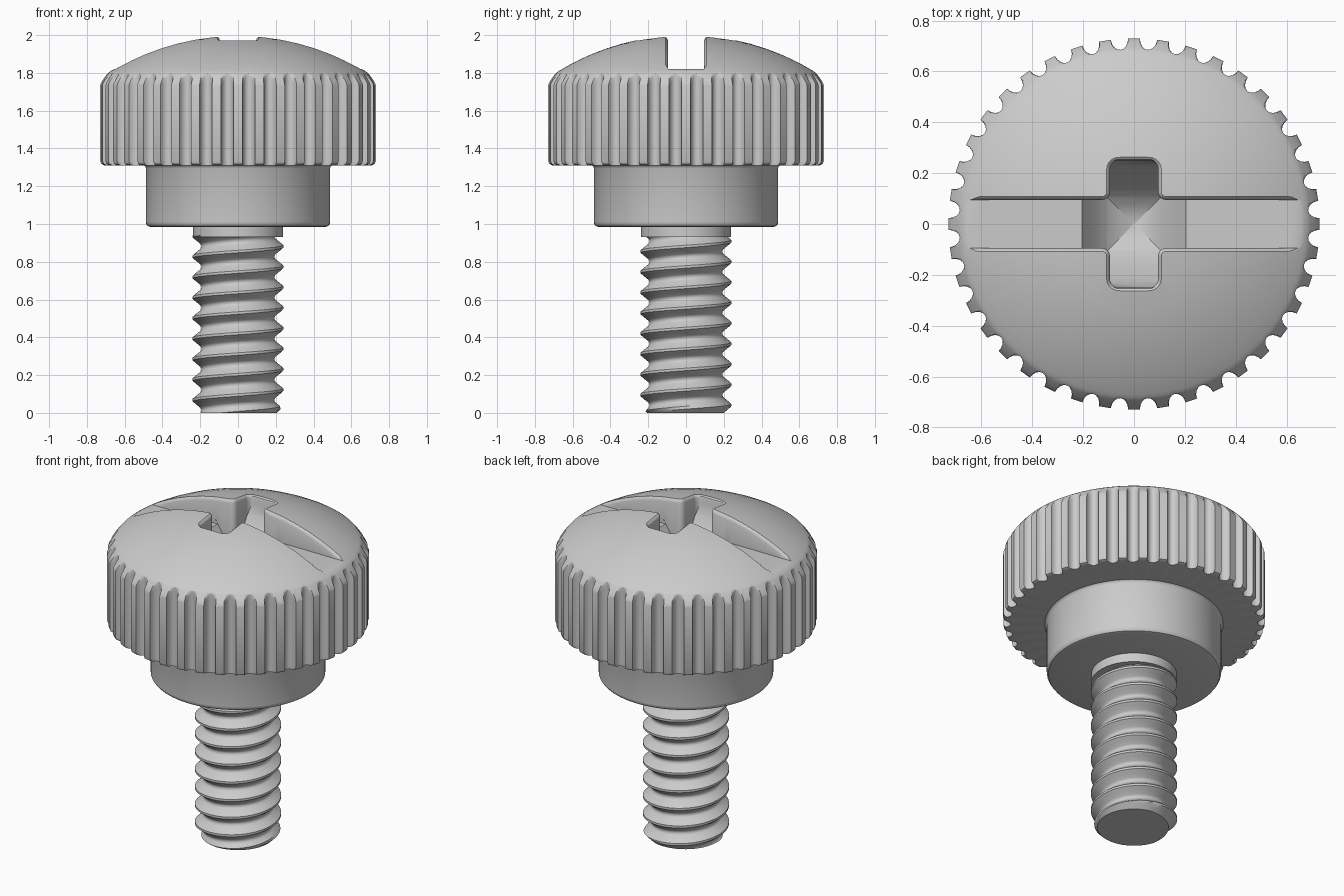
import bpy, bmesh
from math import sin, cos, pi, tau, sqrt

if "Cube" in bpy.data.objects:
    bpy.data.objects.remove(bpy.data.objects["Cube"])

# One plain metal colour
metal = bpy.data.materials.new("grey_metal")
metal.use_nodes = True
GREY = (0.6, 0.6, 0.6, 1)
metal.diffuse_color = GREY
metal.node_tree.nodes["Principled BSDF"].inputs["Base Color"].default_value = GREY


def skin(name, rings, closed=True):
    """Bridge rings of points with quads and close both ends."""
    bm = bmesh.new()
    rows = [[bm.verts.new(p) for p in ring] for ring in rings]
    n = len(rows[0])
    for a, b in zip(rows, rows[1:]):
        for i in range(n if closed else n - 1):
            j = (i + 1) % n
            bm.faces.new((a[i], a[j], b[j], b[i]))
    if closed:
        bm.faces.new(rows[0][::-1])
        bm.faces.new(rows[-1])
    else:
        bmesh.ops.remove_doubles(bm, verts=bm.verts, dist=1e-5)
        bmesh.ops.holes_fill(bm, edges=bm.edges, sides=0)
    bmesh.ops.recalc_face_normals(bm, faces=bm.faces)
    mesh = bpy.data.meshes.new(name)
    bm.to_mesh(mesh)
    bm.free()
    mesh.materials.append(metal)
    ob = bpy.data.objects.new(name, mesh)
    bpy.context.collection.objects.link(ob)
    return ob


def activate(ob):
    bpy.ops.object.select_all(action='DESELECT')
    ob.select_set(True)
    bpy.context.view_layer.objects.active = ob


def combine(ob, other, operation):
    activate(ob)
    mod = ob.modifiers.new("cut", 'BOOLEAN')
    mod.operation, mod.solver, mod.object = operation, 'EXACT', other
    bpy.ops.object.modifier_apply(modifier=mod.name)
    bpy.data.objects.remove(other)


def smooth(ob, angle=0.6):
    activate(ob)
    bpy.ops.object.shade_smooth_by_angle(angle=angle)


def lathe(name, profile, segs=96):
    return skin(name, [[(r * cos(tau * i / segs), r * sin(tau * i / segs), z)
                        for i in range(segs)] for r, z in profile])


# Domed head with scalloped knurling
R_DOME, R_HEAD, TEETH, FLUTE, DEPTH = 1.29, 0.73, 40, 0.034, 0.043


def dome(x, y):
    return 2 - R_DOME + sqrt(R_DOME ** 2 - x * x - y * y)


columns = []
for t in range(TEETH):
    for k in range(9):
        a = -pi / 2 + pi * k / 8
        columns.append(((t + 0.5) * tau / TEETH + FLUTE * sin(a) / R_HEAD,
                        R_HEAD - DEPTH * cos(a)))

profile = [(0.3, 1.31), (0.685, 1.31), (0.71, 1.311), (0.724, 1.318), (0.73, 1.333),
           (0.73, 1.735), (0.727, 1.745), (0.72, 1.757), (0.712, 1.769),
           (0.704, 1.78), (0.696, 1.79), (0.69, 1.797), (0.685, 1.802)]
profile += [(r, dome(r, 0)) for r in (0.672, 0.63, 0.57, 0.5, 0.42, 0.34, 0.25, 0.16, 0.08, 0.02)]
head = skin("knurled_head", [[(min(r, g) * cos(a), min(r, g) * sin(a), z)
                              for a, g in columns] for r, z in profile])

# Straight slot with softened upper edges
FLOOR = 1.82
sections = []
for i in range(31):
    x = -0.7 + 1.4 * i / 30
    zs = dome(x, 0.1)
    side = [(0.094, FLOOR), (0.095, max(zs - 0.02, FLOOR + 0.003)),
            (0.1, max(zs - 0.008, FLOOR + 0.006)),
            (0.112, max(zs + 0.002, FLOOR + 0.009)), (0.112, 2.2)]
    sections.append([(x, y, z) for y, z in side] + [(x, -y, z) for y, z in reversed(side)])
slot = skin("slot_cutter", sections)


# Cross recess: rounded plus outline limited by a square bowl
def plus_outline(grow):
    a, b, r, f = 0.095 + grow, 0.25 + grow, 0.035 + grow, 0.03 - grow
    steps = [pi / 2 * k / 6 for k in range(7)]
    pts = [(b - r + r * cos(t), a - r + r * sin(t)) for t in steps]
    pts += [(a + f - f * sin(t), a + f - f * cos(t)) for t in steps]
    pts += [(a - r + r * cos(t), b - r + r * sin(t)) for t in steps]
    out = []
    for _ in range(4):
        out += pts
        pts = [(-y, x) for x, y in pts]
    return out


levels = [[(x, y, 1.5) for x, y in plus_outline(0)]]
for grow, dz in ((0, -0.02), (0.004, -0.008), (0.015, 0.002), (0.015, 0.2)):
    levels.append([(x, y, dome(x, y) + dz) for x, y in plus_outline(grow)])
recess = skin("recess_cutter", levels)

bowl_profile = [(0.004, 1.63), (0.08, 1.665), (0.105, 1.685), (0.135, 1.717), (0.165, 1.758),
                (0.19, 1.797), (0.207, 1.823), (0.23, 1.865), (0.25, 1.925),
                (0.3, 1.95), (0.3, 2.3)]
bowl = skin("bowl_cutter", [[(s, s, z), (-s, s, z), (-s, -s, z), (s, -s, z)]
                            for s, z in bowl_profile])
combine(recess, bowl, 'INTERSECT')
combine(head, slot, 'DIFFERENCE')
combine(head, recess, 'DIFFERENCE')
smooth(head)

# Collar and plain neck
collar = lathe("collar", [(0.2, 0.985), (0.465, 0.985), (0.478, 0.989), (0.486, 1.0),
                          (0.487, 1.012), (0.487, 1.295), (0.492, 1.306), (0.5, 1.312)])
smooth(collar)
neck = lathe("neck", [(0.238, 0.93), (0.238, 1.0)])
smooth(neck)

# Threaded shaft: one right-handed helix with a chamfered tip
PITCH, PHASE, TOP, SEGS = 0.1085, 0.339, 0.94, 72
thread = [(0, 0.24), (0.06, 0.24), (0.2, 0.222), (0.36, 0.2), (0.42, 0.195), (0.5, 0.193)]


def thread_radius(theta, z):
    s = ((z - PHASE) / PITCH - theta / tau) % 1
    s = min(s, 1 - s)
    for (s0, r0), (s1, r1) in zip(thread, thread[1:]):
        if s <= s1:
            r = r0 + (r1 - r0) * (s - s0) / (s1 - s0)
            break
    return min(r, 0.205 + z)


offsets = [s for s, r in thread] + [1 - s for s, r in reversed(thread[1:-1])]
rows = []
for turn in range(-5, 7):
    for s in offsets:
        row = []
        for i in range(SEGS + 1):
            th = tau * i / SEGS
            z = min(max(PHASE + PITCH * (turn + s + i / SEGS), 0), TOP)
            r = thread_radius(th, z)
            row.append((r * cos(th), r * sin(th), z))
        rows.append(row)
shaft = skin("threaded_shaft", rows, closed=False)
smooth(shaft, 0.5)
